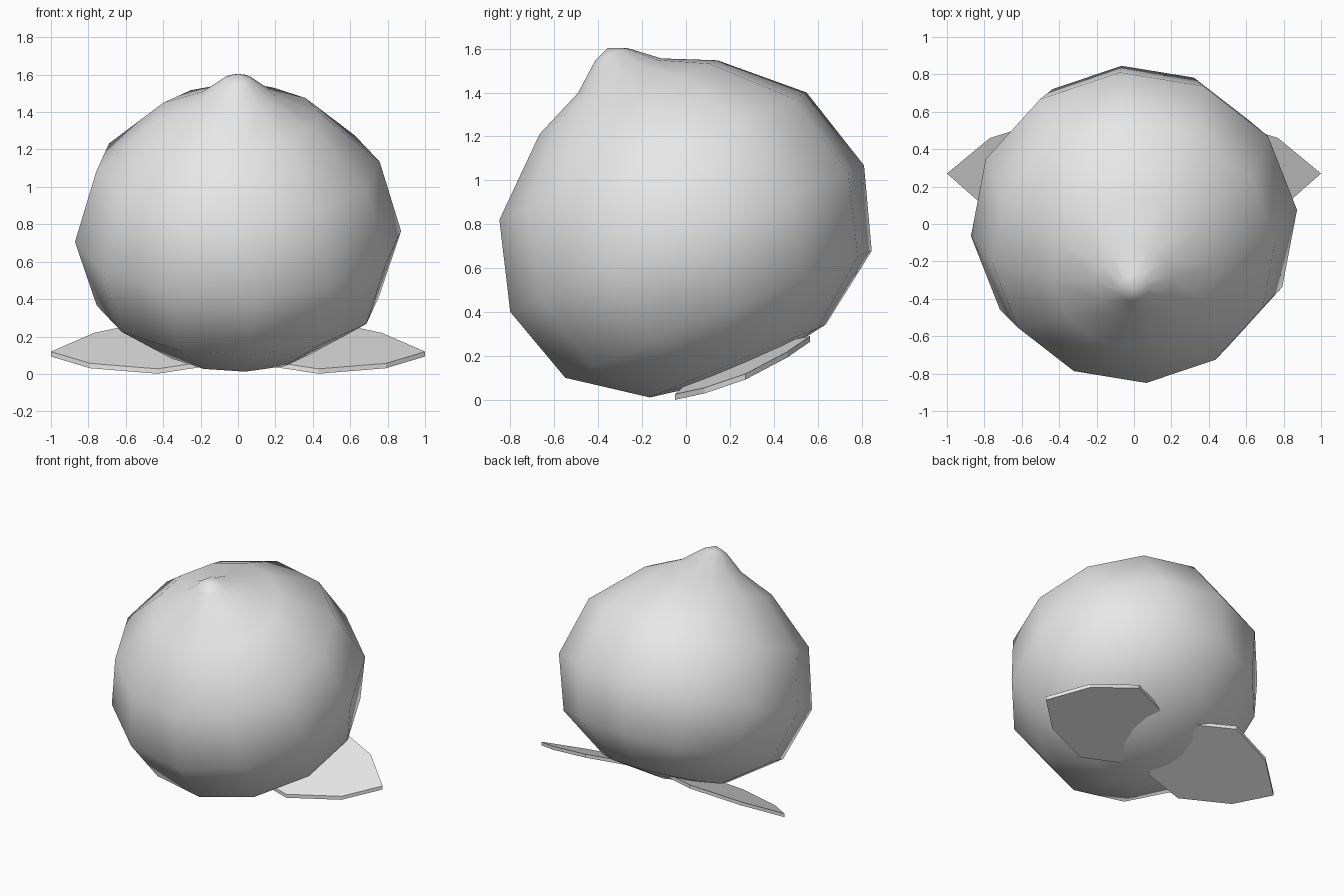
import bpy, bmesh, math
from mathutils import Matrix, Vector

cube = bpy.data.objects.get("Cube")
if cube:
    bpy.data.objects.remove(cube, do_unlink=True)

grey = bpy.data.materials.new("plain_grey")
grey.use_nodes = True
grey.diffuse_color = (0.8, 0.8, 0.8, 1)
grey.node_tree.nodes["Principled BSDF"].inputs["Base Color"].default_value = (0.8, 0.8, 0.8, 1)


def add_object(name, bm, smooth):
    bmesh.ops.recalc_face_normals(bm, faces=bm.faces)
    for face in bm.faces:
        face.smooth = smooth
    mesh = bpy.data.meshes.new(name)
    bm.to_mesh(mesh)
    bm.free()
    mesh.materials.append(grey)
    obj = bpy.data.objects.new(name, mesh)
    bpy.context.collection.objects.link(obj)
    return obj


# Fruit body: twelve-sided turned profile (radius, height) leaning forward
SIDES = 12
profile = [(0.435, 0.074), (0.758, 0.304), (0.875, 0.677), (0.76, 1.083),
           (0.44, 1.374), (0.206, 1.48), (0.078, 1.585)]
bm = bmesh.new()
rings = []
for radius, height in profile:
    angles = [math.radians(5) + k * math.tau / SIDES for k in range(SIDES)]
    rings.append([bm.verts.new((radius * math.cos(a), radius * math.sin(a), height))
                  for a in angles])
bottom = bm.verts.new((0, 0, 0.0))
tip = bm.verts.new((0, 0, 1.617))
for k in range(SIDES):
    n = (k + 1) % SIDES
    bm.faces.new((bottom, rings[0][n], rings[0][k]))
    bm.faces.new((tip, rings[-1][k], rings[-1][n]))
    for low, high in zip(rings, rings[1:]):
        bm.faces.new((low[k], low[n], high[n], high[k]))
lean = Matrix.Rotation(math.radians(22.5), 4, 'X') @ Matrix.Translation((0, 0.286, 0))
bmesh.ops.transform(bm, matrix=lean, verts=bm.verts)
add_object("fruit_body", bm, True)

# Leaves: flat pointed plates sloping up to the back, mirrored left and right
outline = [(1, 0.27), (0.77, 0.46), (0.43, 0.565), (0.12, 0.447),
           (0, 0.205), (0.135, 0), (0.43, -0.05), (0.79, 0.085)]
THICKNESS = 0.026
for name, side in (("leaf_left", 1), ("leaf_right", -1)):
    bm = bmesh.new()
    base = bm.faces.new([bm.verts.new((side * x, y, 0.057 - 0.08 * x + 0.43 * y))
                         for x, y in outline])
    grown = bmesh.ops.extrude_face_region(bm, geom=[base], use_keep_orig=True)
    top = [g for g in grown["geom"] if isinstance(g, bmesh.types.BMVert)]
    bmesh.ops.translate(bm, verts=top, vec=Vector((0, 0, THICKNESS)))
    add_object(name, bm, False)
